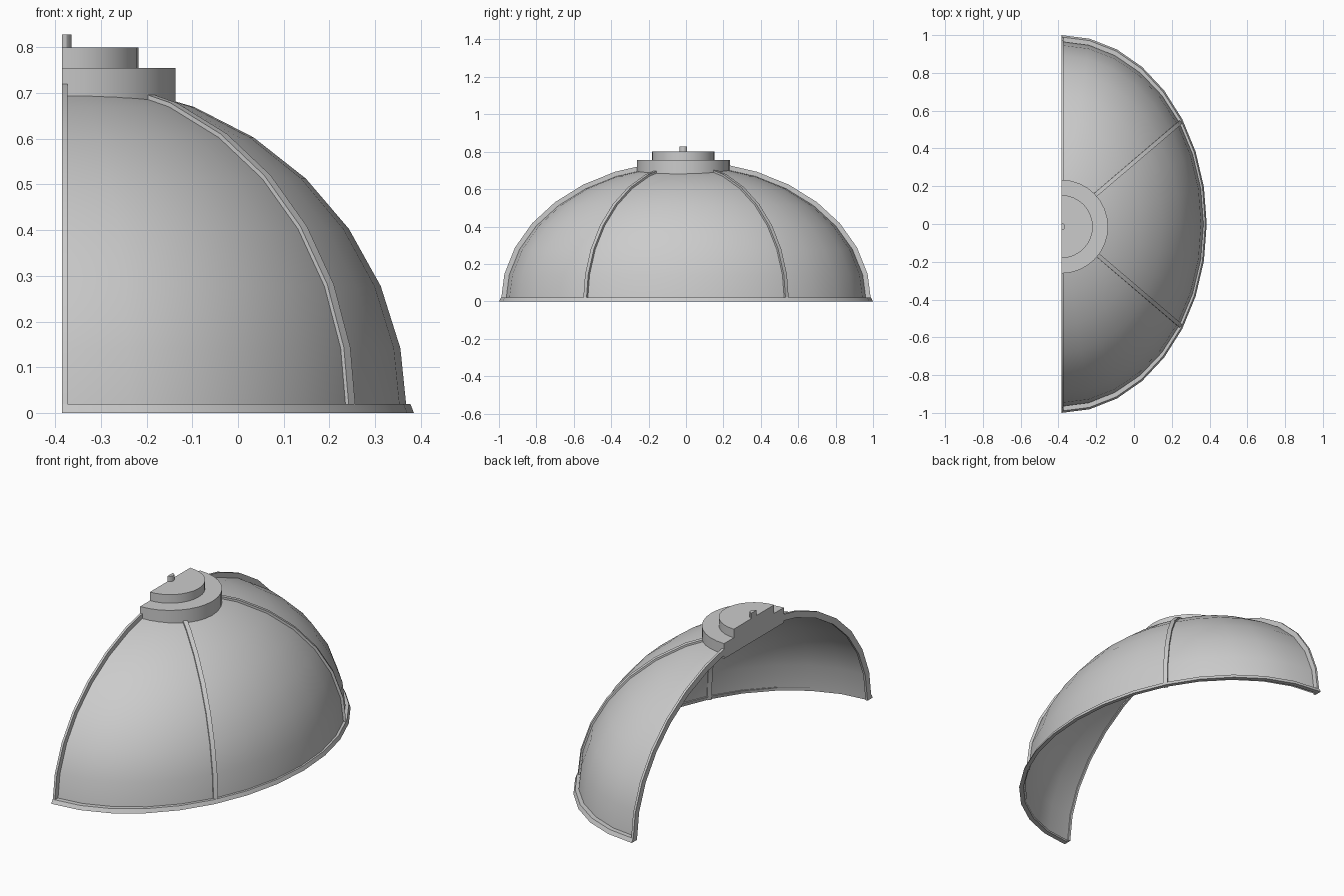
import bpy
import bmesh
from math import sin, cos, pi, radians
from mathutils import Vector

cube = bpy.data.objects.get("Cube")
if cube:
    bpy.data.objects.remove(cube, do_unlink=True)

CUT_X = -0.385          # plane of the open, straight side
STEPS = 16              # segments around the half dome
DOME = Vector((0.755, 0.965, 0.725))

grey = bpy.data.materials.new("light grey")
grey.use_nodes = True
grey.diffuse_color = (0.6, 0.6, 0.6, 1)
grey.node_tree.nodes["Principled BSDF"].inputs["Base Color"].default_value = (0.6, 0.6, 0.6, 1)


def finish(name, bm, fix_normals=True):
    if fix_normals:
        bmesh.ops.recalc_face_normals(bm, faces=bm.faces)
    mesh = bpy.data.meshes.new(name)
    bm.to_mesh(mesh)
    bm.free()
    mesh.materials.append(grey)
    mesh.shade_smooth()
    mesh.set_sharp_from_angle(angle=radians(30))
    obj = bpy.data.objects.new(name, mesh)
    bpy.context.collection.objects.link(obj)
    return obj


def on_dome(az, el, outset=0.0):
    """Point on the dome ellipsoid, pushed outward by outset."""
    r = DOME + Vector((outset, outset, outset))
    return Vector((CUT_X + r.x * cos(az) * cos(el),
                   r.y * sin(az) * cos(el),
                   r.z * sin(el)))


def sweep(name, sections):
    """Closed tube through a list of equal cross-sections, capped at both ends."""
    bm = bmesh.new()
    rings = [[bm.verts.new(p) for p in s] for s in sections]
    n = len(rings[0])
    for a, b in zip(rings, rings[1:]):
        for i in range(n):
            j = (i + 1) % n
            bm.faces.new((a[i], a[j], b[j], b[i]))
    bm.faces.new(rings[0])
    bm.faces.new(rings[-1])
    return finish(name, bm)


def rib(name, az, rings, outset, side_a, side_b):
    """Curved strip up the dome; side_a and side_b are its edges across."""
    across = Vector((DOME.y * sin(az), -DOME.x * cos(az), 0)).normalized()
    if az < 0:
        across = -across
    sections = []
    for i in range(rings + 1):
        el = i * pi / STEPS
        low, high = on_dome(az, el, -0.008), on_dome(az, el, outset)
        sections.append([low + across * side_a, high + across * side_a,
                         high + across * side_b, low + across * side_b])
    sweep(name, sections)


def half_disc(name, radius, z0, z1, segments):
    """Half cylinder standing against the cut plane."""
    bm = bmesh.new()
    angles = [-pi / 2 + pi * i / segments for i in range(segments + 1)]
    face = bm.faces.new([bm.verts.new((CUT_X + radius * cos(a),
                                       -0.014 + radius * sin(a), z0)) for a in angles])
    top = bmesh.ops.extrude_face_region(bm, geom=[face])["geom"]
    if face.is_valid is False or len(bm.faces) < segments + 3:
        bm.faces.new([v for v in bm.verts if v not in top])
    bmesh.ops.translate(bm, vec=(0, 0, z1 - z0),
                        verts=[v for v in top if isinstance(v, bmesh.types.BMVert)])
    finish(name, bm)


# Dome shell
bm = bmesh.new()
azimuths = [-pi / 2 + pi * i / STEPS for i in range(STEPS + 1)]
levels = [[bm.verts.new(on_dome(a, k * pi / STEPS)) for a in azimuths]
          for k in range(STEPS // 2)]
crown = bm.verts.new(on_dome(0, pi / 2))
for low, high in zip(levels, levels[1:]):
    for i in range(STEPS):
        bm.faces.new((low[i], low[i + 1], high[i + 1], high[i]))
for i in range(STEPS):
    bm.faces.new((levels[-1][i], levels[-1][i + 1], crown))
finish("dome_shell", bm, fix_normals=False)

# Base rim with a slightly tapered outer edge
rim_profile = [(0.975, 0.0), (1.0, 0.0), (0.99, 0.02), (0.965, 0.02)]
sweep("base_rim", [[(CUT_X + 0.77 * r * cos(a), r * sin(a), z)
                    for r, z in rim_profile] for a in azimuths])

# Seam ribs between the panels, and border ribs along the open side
for side, label in ((1, "back"), (-1, "front")):
    rib(label + "_seam_rib", side * 3 * pi / STEPS, 7, 0.01, -0.011, 0.011)
    rib(label + "_border_rib", side * pi / 2, 8, 0.025, 0.0, 0.012)

# Stepped cap and pin on the crown
half_disc("cap_lower_tier", 0.248, 0.675, 0.755, 16)
half_disc("cap_upper_tier", 0.167, 0.755, 0.80, 16)
half_disc("cap_pin", 0.02, 0.80, 0.828, 6)
